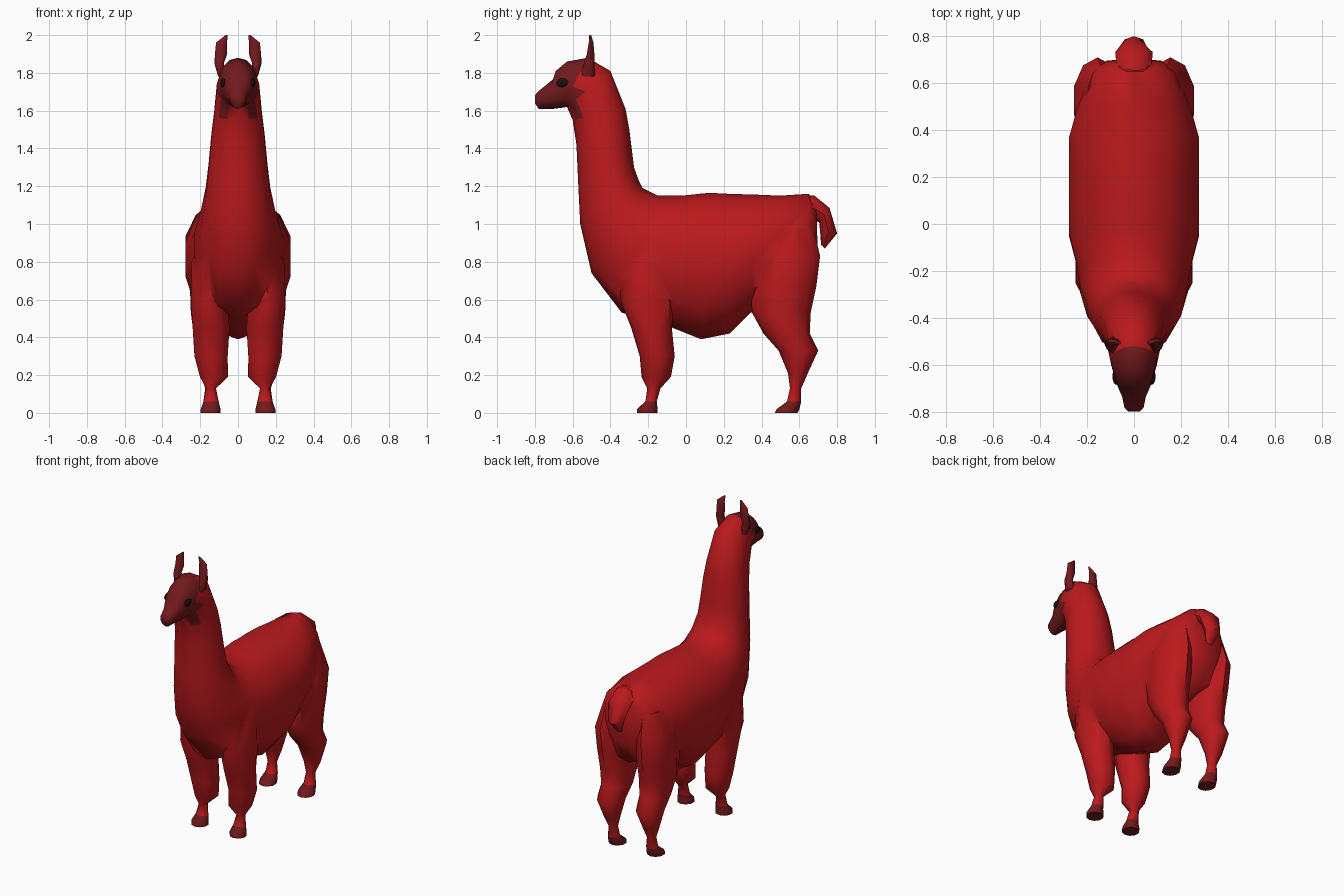
import bpy, bmesh, math


def material(name, rgb):
    m = bpy.data.materials.new(name)
    m.diffuse_color = (*rgb, 1)
    return m


COAT = material("coat_red", (0.5, 0.01, 0.012))
DARK = material("dark_red", (0.17, 0.01, 0.012))
BLACK = material("eye_black", (0.01, 0.005, 0.005))


def loft(name, rings, cx=None, n=12, k=0.5, dark=lambda c: False):
    """Skin oval rings (top y, top z, bottom y, bottom z, half width);
    k places the widest point between bottom (0) and top (1)."""
    bm = bmesh.new()
    loops = []
    for i, (ty, tz, by, bz, w) in enumerate(rings):
        x0 = cx[i] if cx else 0
        my, mz = by + (ty - by) * k, bz + (tz - bz) * k
        loop = []
        for j in range(n):
            a = 2 * math.pi * j / n
            c, s = math.cos(a), math.sin(a)
            ey, ez = (ty, tz) if c > 0 else (by, bz)
            loop.append(bm.verts.new((x0 + w * s, my + (ey - my) * abs(c),
                                      mz + (ez - mz) * abs(c))))
        loops.append(loop)
    for a, b in zip(loops, loops[1:]):
        for j in range(n):
            bm.faces.new((a[j], a[(j + 1) % n], b[(j + 1) % n], b[j]))
    bm.faces.new(loops[0])
    bm.faces.new(loops[-1])
    bmesh.ops.recalc_face_normals(bm, faces=bm.faces)
    for f in bm.faces:
        f.material_index = int(dark(f.calc_center_median()))
    me = bpy.data.meshes.new(name)
    bm.to_mesh(me)
    bm.free()
    me.materials.append(COAT)
    me.materials.append(DARK)
    ob = bpy.data.objects.new(name, me)
    bpy.context.collection.objects.link(ob)
    return ob


def limb(name, rows, side, **kw):
    """Upright limb from rows (z, front y, back y, inner x, outer x)."""
    rings = [(y1, z, y0, z, (x1 - x0) / 2) for z, y0, y1, x0, x1 in rows]
    return loft(name, rings, [side * (r[3] + r[4]) / 2 for r in rows], **kw)


# Trunk, neck and head as one continuous skin, rump to nose
body = loft("body", [
    (0.69, 1.09, 0.70, 0.78, 0.12), (0.65, 1.16, 0.63, 0.62, 0.19),
    (0.50, 1.15, 0.46, 0.57, 0.25), (0.38, 1.155, 0.34, 0.53, 0.285),
    (0.22, 1.16, 0.23, 0.42, 0.285), (0.12, 1.165, 0.08, 0.39, 0.285),
    (-0.02, 1.15, -0.07, 0.45, 0.285), (-0.15, 1.15, -0.20, 0.50, 0.25),
    (-0.23, 1.19, -0.34, 0.53, 0.235), (-0.25, 1.23, -0.50, 0.74, 0.205),
    (-0.275, 1.30, -0.56, 1.00, 0.175), (-0.285, 1.38, -0.57, 1.20, 0.16),
    (-0.30, 1.50, -0.58, 1.42, 0.145), (-0.32, 1.61, -0.60, 1.55, 0.13),
    (-0.40, 1.81, -0.63, 1.62, 0.115), (-0.52, 1.88, -0.66, 1.615, 0.10),
    (-0.63, 1.86, -0.70, 1.61, 0.08), (-0.69, 1.81, -0.74, 1.61, 0.06),
    (-0.705, 1.765, -0.755, 1.61, 0.052), (-0.785, 1.70, -0.78, 1.61, 0.042),
    (-0.80, 1.68, -0.80, 1.64, 0.025)],
    n=14, k=0.55, dark=lambda c: c.y < -0.55 and c.z > 1.6)

FRONT = [(0, -0.26, -0.15, 0.09, 0.20), (0.02, -0.26, -0.15, 0.09, 0.20),
         (0.06, -0.215, -0.155, 0.10, 0.185), (0.13, -0.205, -0.135, 0.115, 0.17),
         (0.19, -0.235, -0.08, 0.05, 0.205), (0.30, -0.245, -0.06, 0.05, 0.235),
         (0.45, -0.29, -0.075, 0.04, 0.245), (0.60, -0.35, -0.06, 0.05, 0.255),
         (0.80, -0.34, -0.05, 0.06, 0.25), (0.95, -0.30, -0.08, 0.08, 0.20)]
HIND = [(0, 0.47, 0.59, 0.09, 0.20), (0.02, 0.48, 0.60, 0.09, 0.20),
        (0.06, 0.535, 0.61, 0.105, 0.185), (0.13, 0.55, 0.61, 0.115, 0.175),
        (0.21, 0.54, 0.645, 0.09, 0.205), (0.33, 0.49, 0.70, 0.06, 0.235),
        (0.42, 0.41, 0.655, 0.05, 0.24), (0.53, 0.35, 0.66, 0.04, 0.255),
        (0.67, 0.34, 0.69, 0.04, 0.26), (0.83, 0.36, 0.71, 0.05, 0.26),
        (1.00, 0.40, 0.67, 0.08, 0.20)]
EAR = [(1.78, -0.56, -0.48, 0.06, 0.105), (1.85, -0.54, -0.485, 0.075, 0.125),
       (1.90, -0.525, -0.485, 0.058, 0.122), (1.96, -0.515, -0.49, 0.058, 0.116),
       (2.00, -0.512, -0.502, 0.055, 0.066)]

# Tail, legs and ears, fused into the body
parts = [loft("tail", [
    (0.62, 1.155, 0.63, 1.02, 0.06), (0.68, 1.15, 0.67, 1.02, 0.075),
    (0.76, 1.085, 0.705, 1.01, 0.08), (0.80, 0.95, 0.71, 0.96, 0.055),
    (0.735, 0.87, 0.715, 0.89, 0.025)], n=8)]
for s in (-1, 1):
    parts.append(limb("front_leg", FRONT, s, n=10, dark=lambda c: c.z < 0.07))
    parts.append(limb("hind_leg", HIND, s, n=10, dark=lambda c: c.z < 0.07))
    parts.append(limb("ear", EAR, s, n=8, dark=lambda c: True))

bpy.context.view_layer.objects.active = body
for p in parts:
    mod = body.modifiers.new("fuse_" + p.name, "BOOLEAN")
    mod.operation, mod.solver, mod.object = "UNION", "EXACT", p
    bpy.ops.object.modifier_apply(modifier=mod.name)
for p in parts:
    bpy.data.objects.remove(p)

# Eyes
eyes = []
for s in (-1, 1):
    bpy.ops.mesh.primitive_uv_sphere_add(segments=12, ring_count=8, radius=1,
                                         location=(s * 0.076, -0.65, 1.747))
    eye = bpy.context.object
    eye.name = "eye"
    eye.scale = (0.016, 0.036, 0.025)
    eye.data.materials.append(BLACK)
    eyes.append(eye)

bpy.ops.object.select_all(action="DESELECT")
for ob in [body] + eyes:
    ob.select_set(True)
bpy.context.view_layer.objects.active = body
bpy.ops.object.shade_smooth_by_angle(angle=math.radians(50))
